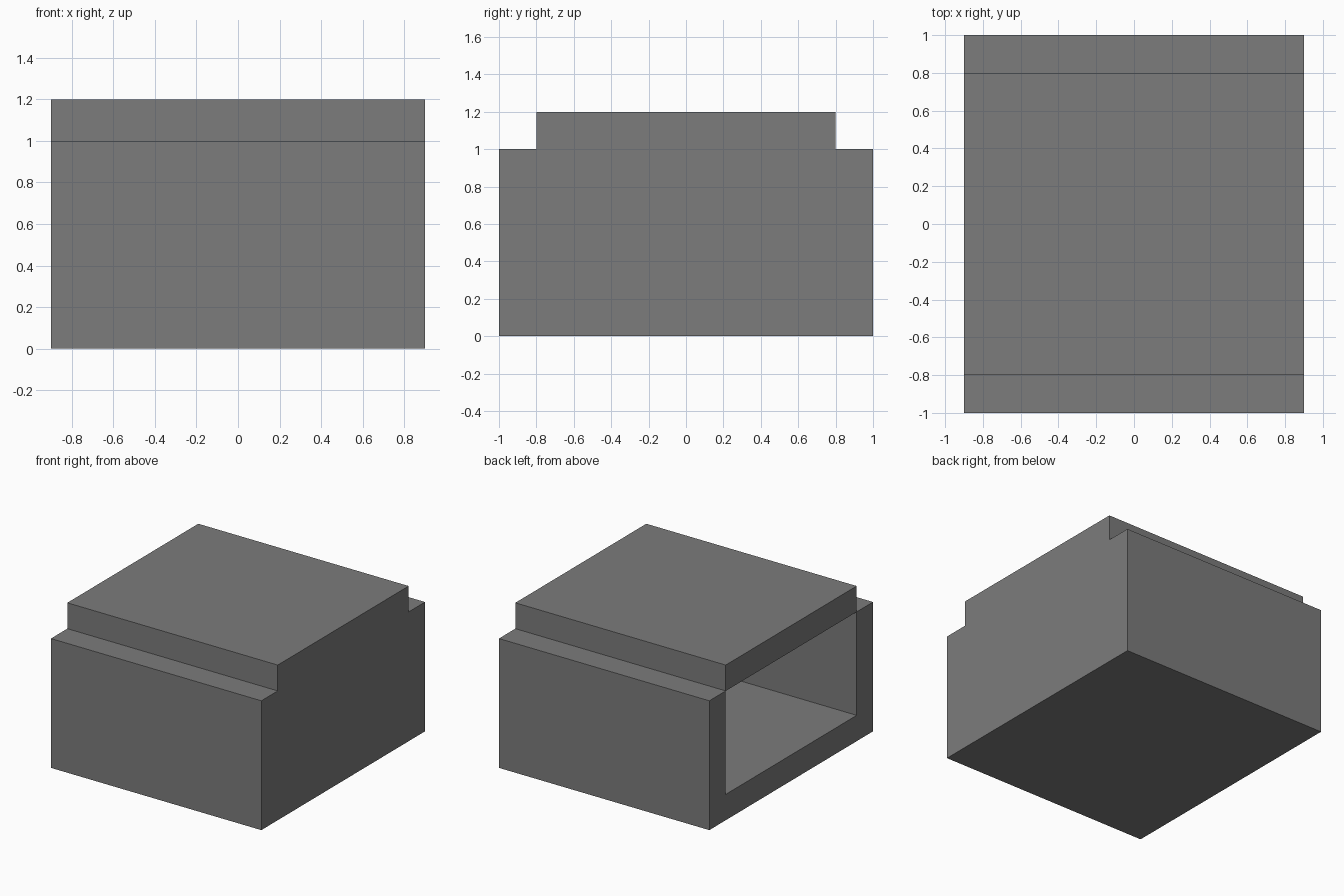
import bpy
import bmesh

# Remove the default cube only
cube = bpy.data.objects.get("Cube")
if cube:
    bpy.data.objects.remove(cube, do_unlink=True)

# Single flat grey
GREY = (0.2, 0.2, 0.2, 1.0)
grey = bpy.data.materials.new("plain_grey")
grey.use_nodes = True
grey.diffuse_color = GREY
grey.node_tree.nodes["Principled BSDF"].inputs["Base Color"].default_value = GREY

# Main sizes
HALF_X, HALF_Y = 0.9, 1.0
WALL = 0.2
RIM = 1.0
INNER_Y = HALF_Y - WALL


def extrude_profile(name, profile, x0, x1):
    """Sweep a closed (y, z) profile along x from x0 to x1."""
    bm = bmesh.new()
    face = bm.faces.new([bm.verts.new((x0, y, z)) for y, z in profile])
    swept = bmesh.ops.extrude_face_region(bm, geom=[face])["geom"]
    moved = [v for v in swept if isinstance(v, bmesh.types.BMVert)]
    bmesh.ops.translate(bm, verts=moved, vec=(x1 - x0, 0, 0))
    bmesh.ops.recalc_face_normals(bm, faces=bm.faces)
    mesh = bpy.data.meshes.new(name)
    bm.to_mesh(mesh)
    bm.free()
    mesh.materials.append(grey)
    obj = bpy.data.objects.new(name, mesh)
    bpy.context.collection.objects.link(obj)
    return obj


def rectangle(half_y, z0, z1):
    return [(-half_y, z0), (half_y, z0), (half_y, z1), (-half_y, z1)]


# Floor with the front and back walls, as one U-shaped section
outer = rectangle(HALF_Y, 0, RIM)
inner = rectangle(INNER_Y, WALL, RIM)
channel = outer[:3] + [inner[2], inner[1], inner[0], inner[3]] + outer[3:]
extrude_profile("floor_and_walls", channel, -HALF_X, HALF_X)

# Wall closing the left end; the right end stays open
extrude_profile("end_wall", inner, HALF_X - WALL, HALF_X)

# Raised lid, narrower than the body
extrude_profile("lid", rectangle(INNER_Y, RIM, RIM + WALL), -HALF_X, HALF_X)
